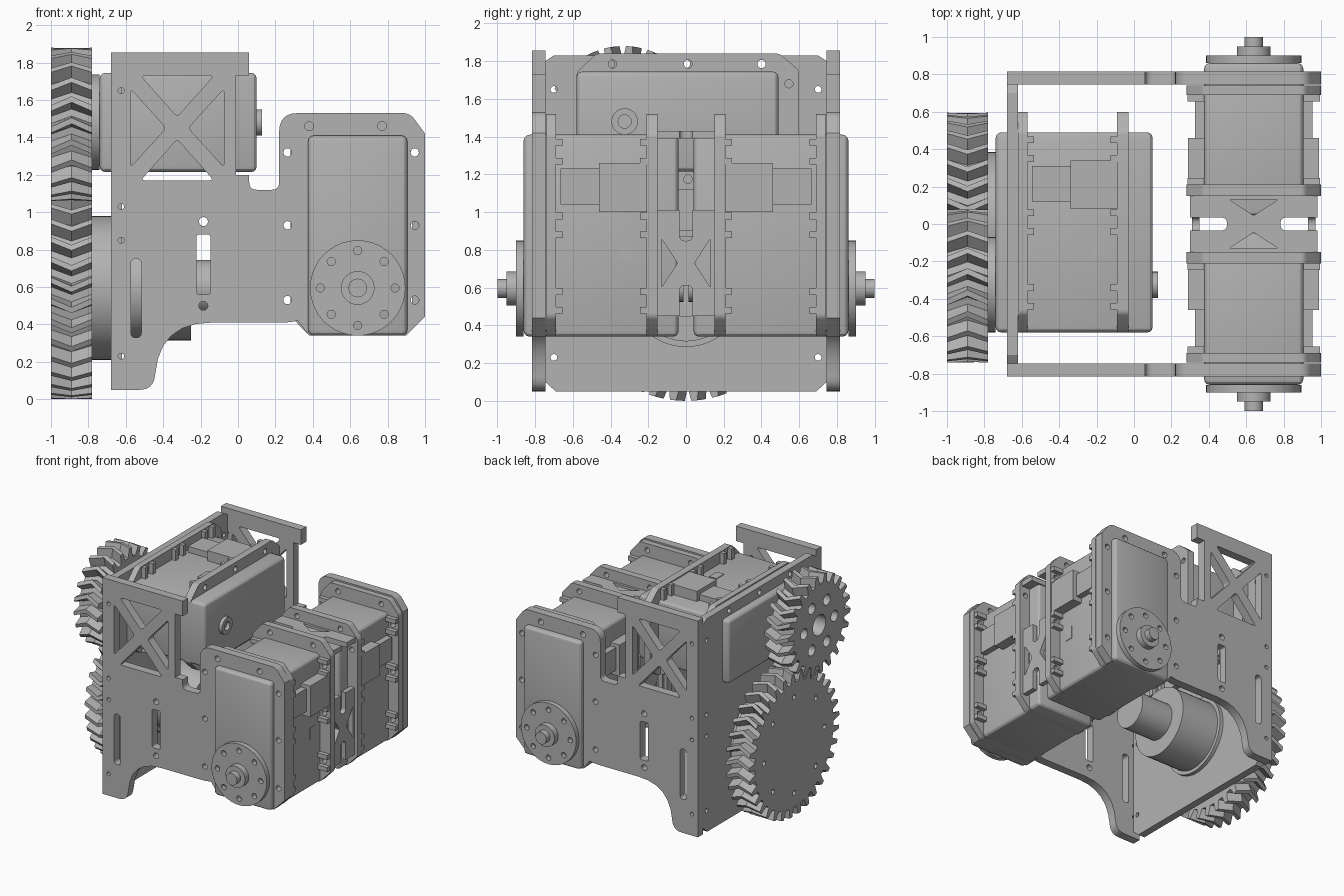
import bpy, bmesh
from math import sin, cos, pi, atan2, radians
from mathutils import Matrix, Vector

cube = bpy.data.objects.get("Cube")
if cube:
    bpy.data.objects.remove(cube, do_unlink=True)

grey = bpy.data.materials.new("plain grey")
grey.use_nodes = True
grey.diffuse_color = (0.45, 0.45, 0.45, 1)
grey.node_tree.nodes["Principled BSDF"].inputs["Base Color"].default_value = grey.diffuse_color


# ---------- helpers ----------
def frame(x, y, z, origin):
    """Matrix whose local axes point along x, y and z."""
    m = Matrix((x, y, z)).transposed().to_4x4()
    m.translation = origin
    return m


X, Y, Z = Vector((1, 0, 0)), Vector((0, 1, 0)), Vector((0, 0, 1))


def finish(name, bm, mat):
    bmesh.ops.recalc_face_normals(bm, faces=bm.faces)
    me = bpy.data.meshes.new(name)
    bm.to_mesh(me)
    bm.free()
    me.polygons.foreach_set("use_smooth", [True] * len(me.polygons))
    me.set_sharp_from_angle(angle=radians(28))
    me.materials.append(grey)
    ob = bpy.data.objects.new(name, me)
    bpy.context.collection.objects.link(ob)
    ob.matrix_world = mat
    return ob


def circle(cx, cy, r, n=20):
    return [(cx + r * cos(2 * pi * i / n), cy + r * sin(2 * pi * i / n)) for i in range(n)]


def ring(count, radius, r, cx=0, cy=0):
    return [circle(cx + x, cy + y, r, 14) for x, y in circle(0, 0, radius, count)]


def rounded(points, default=0.0):
    """Round the corners of a polygon; a point may carry its own radius."""
    out, n = [], len(points)
    for i, p in enumerate(points):
        r = p[2] if len(p) > 2 else default
        c = Vector(p[:2])
        if r == 0:
            out.append(tuple(c))
            continue
        a = c + (Vector(points[i - 1][:2]) - c).normalized() * r
        b = c + (Vector(points[(i + 1) % n][:2]) - c).normalized() * r
        for k in range(7):
            t = k / 6
            out.append(tuple(a * (1 - t) ** 2 + c * 2 * t * (1 - t) + b * t * t))
    return out


def rect(x0, y0, x1, y1, r=0.0):
    return rounded([(x0, y0), (x1, y0), (x1, y1), (x0, y1)], r)


def prism(name, outline, holes, layers, mat):
    """Extrude an outline with holes through (height, twist) layers."""
    bm = bmesh.new()
    ends = [[], []]
    for j, loop in enumerate([outline] + holes):
        rows = []
        for h, twist in layers:
            t = twist if j == 0 else 0
            rows.append([bm.verts.new((x * cos(t) - y * sin(t), x * sin(t) + y * cos(t), h)) for x, y in loop])
        n = len(loop)
        for a, b in zip(rows, rows[1:]):
            for i in range(n):
                k = (i + 1) % n
                bm.faces.new((a[i], a[k], b[k], b[i]))
        for e, row in zip(ends, (rows[0], rows[-1])):
            e += [bm.edges.get((row[i], row[(i + 1) % n])) for i in range(n)]
    for e in ends:
        bmesh.ops.triangle_fill(bm, use_beauty=True, edges=e)
    return finish(name, bm, mat)


def slab(name, outline, holes, z0, z1, mat):
    return prism(name, outline, holes, [(z0, 0), (z1, 0)], mat)


def box(name, lo, hi, mat, bevel=0.0):
    bm = bmesh.new()
    bmesh.ops.create_cube(bm, size=1)
    for v in bm.verts:
        v.co = Vector([(a + b) / 2 + c * (b - a) for a, b, c in zip(lo, hi, v.co)])
    if bevel:
        bmesh.ops.bevel(bm, geom=bm.edges[:], offset=bevel, segments=3, profile=0.5, affect='EDGES')
    return finish(name, bm, mat)


# ---------- servo with its mounting brackets ----------
def servo(name, mat, depth, both_sides):
    box(name + "_body", (-0.265, -0.535, -depth), (0.265, 0.535, 0), mat, 0.03)
    s = -0.28
    slab(name + "_horn", circle(0, s, 0.255, 40), ring(8, 0.2, 0.022, 0, s), 0, 0.04, mat)
    slab(name + "_horn_hub", circle(0, s, 0.09, 28), [], 0, 0.09, mat)
    slab(name + "_shaft", circle(0, s, 0.05, 24), [], 0, 0.14, mat)
    slab(name + "_rear_pivot", circle(0, s, 0.07, 28), [circle(0, s, 0.035)], -depth - 0.028, -depth, mat)
    # brackets around the body, with screw blocks
    outline = rounded([(-0.26, -0.535), (0.26, -0.535), (0.36, -0.43), (0.36, 0.54),
                       (0.27, 0.645), (-0.27, 0.645), (-0.36, 0.54), (-0.36, -0.43)], 0.02)
    rows = (-0.345, 0.055, 0.445)
    holes = [circle(sx * 0.305, y, 0.022, 14) for sx in (-1, 1) for y in rows]
    holes += [circle(x, 0.59, 0.022, 14) for x in (-0.2, 0.2)]
    for label, z0, z1, step in (("outer", -0.17, -0.12, -0.035), ("inner", -0.71, -0.65, 0.035)):
        slab(f"{name}_{label}_bracket", outline, holes, z0, z1, mat)
        base = z0 if step < 0 else z1
        for sx in (-1, 1):
            for y in rows:
                for dy in (-0.05, 0.05):
                    box(f"{name}_{label}_screw_block", (sx * 0.31 - 0.045, y + dy - 0.018, min(base, base + step)),
                        (sx * 0.31 + 0.045, y + dy + 0.018, max(base, base + step)), mat)
    # cable connectors
    for sx in ((-1, 1) if both_sides else (1,)):
        for label, y0, y1, z0, z1, h in (("plug", 0.165, 0.355, -0.4, -0.195, 0.315),
                                         ("socket", 0.125, 0.385, -0.65, -0.4, 0.35),
                                         ("label", -0.13, -0.03, -0.58, -0.51, 0.27)):
            a, b = sorted((sx * 0.255, sx * h))
            box(f"{name}_{label}", (a, y0, z0), (b, y1, z1), mat)


servo("front_servo", frame(X, Z, -Y, (0.64, -0.86, 0.875)), 0.82, True)
servo("back_servo", frame(-X, Z, Y, (0.64, 0.86, 0.875)), 0.82, True)
servo("drive_servo", frame(Z, Y, -X, (-0.74, -0.045, 1.48)), 0.84, False)

# ---------- side plates ----------
side = rounded([(-0.68, 0.05), (-0.45, 0.05, 0.08), (-0.42, 0.41, 0.28), (0.27, 0.41, 0.04), (0.32, 0.42),
                (0.38, 0.34), (0.9, 0.34), (1.0, 0.44), (1.0, 1.42), (0.92, 1.53, 0.04), (0.22, 1.53, 0.1),
                (0.22, 1.12, 0.04), (0.06, 1.12, 0.04), (0.06, 1.2), (-0.01, 1.2), (-0.01, 1.73),
                (0.06, 1.73), (0.06, 1.855), (-0.68, 1.855)])
cuts = [rounded(t, 0.025) for t in (
    [(-0.52, 1.73), (-0.13, 1.73), (-0.325, 1.51)], [(-0.52, 1.17), (-0.13, 1.17), (-0.325, 1.39)],
    [(-0.575, 1.66), (-0.575, 1.24), (-0.385, 1.45)], [(-0.075, 1.66), (-0.075, 1.24), (-0.265, 1.45)])]
cuts += [rect(-0.573, 0.33, -0.517, 0.75, 0.025), rect(-0.222, 0.56, -0.148, 0.88, 0.015)]
cuts += [circle(-0.185, z, 0.024) for z in (0.5, 0.95)]
cuts += [circle(x, z, 0.022) for x in (0.265, 0.945) for z in (0.53, 0.93, 1.32)]
cuts += [circle(x, 1.46, 0.024) for x in (0.38, 0.77)]
cuts += [circle(-0.625, z, 0.016) for z in (0.23, 0.85, 1.03, 1.65)]
for label, y in (("front", -0.78), ("back", 0.78)):
    slab(label + "_side_plate", side, cuts, -0.035, 0.035, frame(X, Z, -Y, (0, y, 0)))

# ---------- gear-side plate ----------
wall = rounded([(-0.69, 0.05), (0.69, 0.05), (0.745, 0.1), (0.745, 1.8), (0.7, 1.83),
                (-0.7, 1.83), (-0.745, 1.8), (-0.745, 0.1)])
wall_holes = [circle(sy * 0.7, z, 0.018, 14) for sy in (-1, 1) for z in (0.23, 0.85, 1.03, 1.65)]
wall_holes += [circle(y, 1.785, 0.022, 14) for y in (-0.4, 0, 0.4)]
slab("gear_wall", wall, wall_holes, -0.03, 0.03, frame(Y, Z, X, (-0.65, 0, 0)))

# ---------- motor behind the large gear ----------
axle = frame(Y, Z, X, (0, 0, 0.595))
slab("motor_flange", circle(0, 0, 0.385, 56), [], -0.78, -0.67, axle)
slab("motor_collar", circle(0, 0, 0.31, 48), [], -0.63, -0.59, axle)
slab("motor_body", circle(0, 0, 0.28, 48), [], -0.6, -0.25, axle)
slab("motor_end", circle(0, 0, 0.15, 36), [], -0.26, 0.04, axle)


# ---------- herringbone gears ----------
def gear(name, teeth, root, tip, phase, twist, holes, y, z):
    pts = []
    for i in range(teeth):
        for f, r in ((-0.3, root), (-0.14, tip), (0.14, tip), (0.3, root)):
            a = phase + 2 * pi * (i + f) / teeth
            pts.append((r * cos(a), r * sin(a)))
    prism(name, pts, holes, [(-1, 0), (-0.89, twist), (-0.78, 0)], frame(Y, Z, X, (0, y, z)))


mesh_dir = atan2(0.88, -0.33)
gear("large_gear", 33, 0.52, 0.595, mesh_dir, 0.08, ring(8, 0.4, 0.02), 0, 0.595)
gear("small_gear", 22, 0.335, 0.41, mesh_dir + pi + pi / 22, -0.12,
     [circle(0, 0, 0.085, 28)] + ring(6, 0.2, 0.045), -0.33, 1.47)

# ---------- X-shaped ties between the two servos ----------
def tie(name, half, mat):
    w = 0.035
    tip = half * 0.42
    outline = rounded([(-half, -0.15), (half, -0.15), (half, -w), (tip, -w, 0.034), (tip, w, 0.034), (half, w),
                       (half, 0.15), (-half, 0.15), (-half, w), (-tip, w, 0.034), (-tip, -w, 0.034), (-half, -w)])
    tri = [rounded([(-0.13, s * 0.13), (0.13, s * 0.13), (0, s * 0.045)], 0.01) for s in (-1, 1)]
    slab(name, outline, tri, -0.02, 0.02, mat)


tie("top_tie", 0.34, frame(X, Y, Z, (0.64, 0, 1.41)))
tie("outer_tie", 0.28, frame(Z, Y, -X, (0.95, 0, 0.73)))
tie("inner_tie", 0.28, frame(Z, Y, -X, (0.33, 0, 0.73)))
